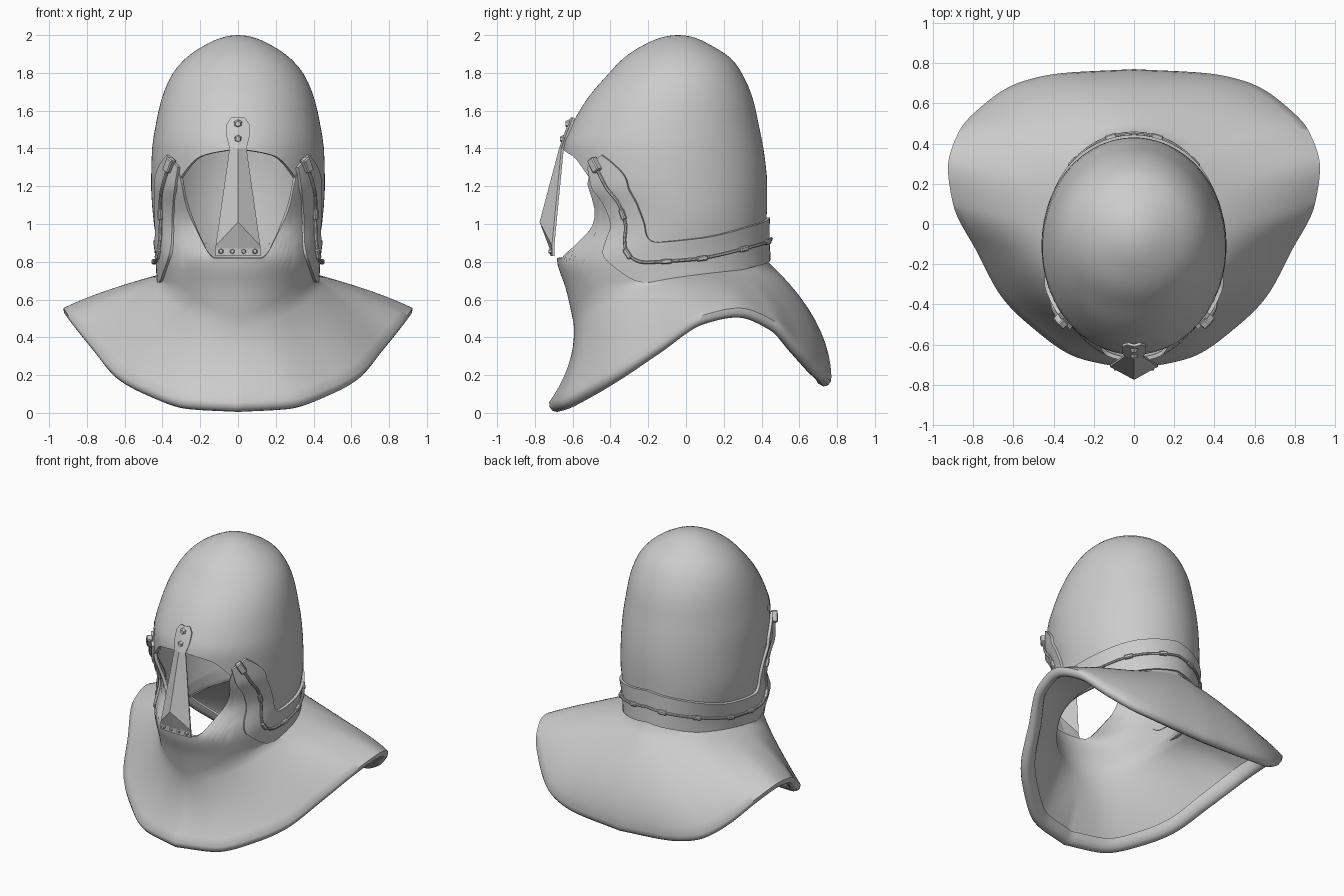
import bpy, bmesh
from math import sin, cos, radians, sqrt, pi
from mathutils import Vector, Matrix

if "Cube" in bpy.data.objects:
    bpy.data.objects.remove(bpy.data.objects["Cube"], do_unlink=True)

steel = bpy.data.materials.new("grey steel")
steel.use_nodes = True
steel.diffuse_color = (0.6, 0.6, 0.6, 1)
steel.node_tree.nodes["Principled BSDF"].inputs["Base Color"].default_value = (0.6, 0.6, 0.6, 1)


def spline(table, key):
    """Monotone interpolation; the first item of each row is the key."""
    key = min(max(key, table[0][0]), table[-1][0])
    i = 0
    while i < len(table) - 2 and key > table[i + 1][0]:
        i += 1
    h = table[i + 1][0] - table[i][0]
    t = (key - table[i][0]) / h
    result = []
    for c in range(1, len(table[0])):
        def slope(j):
            return (table[j + 1][c] - table[j][c]) / (table[j + 1][0] - table[j][0])

        def tangent(j):
            if j == 0:
                return slope(0)
            if j == len(table) - 1:
                return slope(j - 1)
            a, b = slope(j - 1), slope(j)
            return 2 * a * b / (a + b) if a * b > 0 else 0
        p, q = table[i][c], table[i + 1][c]
        s = t * t * (3 - 2 * t)
        result.append(p + (q - p) * s + h * t * (1 - t) * ((1 - t) * tangent(i) - t * tangent(i + 1)))
    return result


# Head shape: height, half width, front y, back y
head = [(2, 0, -.04, -.04), (1.99, .075, -.12, .035), (1.95, .17, -.22, .125),
        (1.87, .285, -.34, .245), (1.79, .35, -.415, .3), (1.66, .405, -.525, .355),
        (1.5, .44, -.615, .39), (1.4, .455, -.65, .41), (1.2, .46, -.645, .43),
        (1.1, .455, -.585, .43), (1, .445, -.56, .425), (.9, .43, -.62, .425),
        (.82, .42, -.68, .43), (.65, .41, -.63, .43), (.47, .4, -.59, .45)]
head = [(sqrt(2 - z), a, f, b) for z, a, f, b in head]


def fold(deg):
    return min(deg, 360 - deg)


def on_head(deg, z, lift=0.0):
    """Point on the head shape; 0 degrees is the front, 90 is the left."""
    a, f, b = spline(head, sqrt(max(2 - z, 0)))
    t = radians(deg)
    return Vector(((a + lift) * sin(t), (f + b) / 2 - ((b - f) / 2 + lift) * cos(t), z))


def finish(obj, angle=40):
    bpy.ops.object.select_all(action='DESELECT')
    obj.select_set(True)
    bpy.context.view_layer.objects.active = obj
    for mod in list(obj.modifiers):
        bpy.ops.object.modifier_apply(modifier=mod.name)
    bpy.ops.object.shade_smooth_by_angle(angle=radians(angle))


def mesh_object(name, bm):
    mesh = bpy.data.meshes.new(name)
    bm.to_mesh(mesh)
    bm.free()
    mesh.materials.append(steel)
    obj = bpy.data.objects.new(name, mesh)
    bpy.context.collection.objects.link(obj)
    return obj


def sheet(name, columns, thickness, wrap=False, angle=40):
    """Skin columns of points (each from bottom to top) and thicken inward."""
    bm = bmesh.new()
    grid = [[bm.verts.new(p) for p in col] for col in columns]
    for i in range(len(grid) - (0 if wrap else 1)):
        a, b = grid[i], grid[(i + 1) % len(grid)]
        for j in range(len(a) - 1):
            bm.faces.new((a[j], b[j], b[j + 1], a[j + 1]))
    bmesh.ops.remove_doubles(bm, verts=bm.verts[:], dist=0.0005)
    obj = mesh_object(name, bm)
    solid = obj.modifiers.new("thickness", 'SOLIDIFY')
    solid.thickness = thickness
    solid.offset = -1
    finish(obj, angle)


def tube(name, points, radius):
    curve = bpy.data.curves.new(name, 'CURVE')
    curve.dimensions = '3D'
    curve.bevel_depth = radius
    curve.bevel_resolution = 2
    curve.use_fill_caps = True
    line = curve.splines.new('POLY')
    line.points.add(len(points) - 1)
    for p, co in zip(line.points, points):
        p.co = (*co, 1)
    curve.materials.append(steel)
    obj = bpy.data.objects.new(name, curve)
    bpy.context.collection.objects.link(obj)
    bpy.ops.object.select_all(action='DESELECT')
    obj.select_set(True)
    bpy.context.view_layer.objects.active = obj
    bpy.ops.object.convert(target='MESH')
    finish(bpy.context.object)


angles = [i * 2 for i in range(180)]

# Skull: bottom edge height by angle, arched at the brow
skull_edge = [(0, 1.4), (25, 1.36), (41, 1.25), (50, 1.14), (64, .99), (72, .85),
              (82, .8), (106, .81), (143, .88), (180, .925)]
columns = []
for deg in angles:
    w = sqrt(2 - spline(skull_edge, fold(deg))[0])
    columns.append([on_head(deg, 2 - (w * (1 - j / 24)) ** 2) for j in range(25)])
sheet("skull", columns, .02, wrap=True)

# Neck guard: top edge and neck height by angle, the hem points, then the rolled rim
guard_edge = [(0, .82), (17, .82), (31, .99), (37, 1.1), (41, 1.24), (45, 1.3), (52, 1.25),
              (59, 1.145), (64, .99), (72, .85), (82, .8), (106, .81), (143, .88), (180, .925)]
neck = [(0, .47), (40, .58), (80, .7), (180, .8)]
hem = [(0, 0, -.725, .005), (20, .28, -.665, .02), (40, .5, -.52, .09), (60, .66, -.36, .18),
       (80, .78, -.14, .32), (100, .9, .1, .47), (115, .925, .28, .505), (132, .87, .46, .44),
       (148, .74, .6, .3), (158, .58, .7, .2), (168, .36, .75, .16), (180, 0, .77, .14)]
rim = [(.004, .025), (.018, .006), (.042, 0), (.068, .014), (.085, .042), (.095, .075)]
columns = []
for deg in angles:
    x, y, z = spline(hem, fold(deg))
    end = Vector((x if deg <= 180 else -x, y, z + .05))
    top, low = spline(guard_edge, fold(deg))[0], spline(neck, fold(deg))[0]
    col = [on_head(deg, top + (low - top) * j / 9, .004) for j in range(10)]
    start, t = col[-1], radians(deg)
    outward = Vector((sin(t), -cos(t), 0))
    for j in range(1, 11):
        s = j / 10
        col.append(start.lerp(end, s) + outward * (.02 - .06 * cos(t)) * 4 * s * (1 - s))
    inward = Vector((-end.x, -end.y, 0)).normalized()
    col += [end + inward * d + Vector((0, 0, h - .05)) for d, h in rim]
    columns.append(col[::-1])
sheet("neck_guard", columns, .02, wrap=True, angle=60)

# Fastening band: upper angle and height, lower angle and height along its length
band = [(0, 53, 1.365, 42, 1.3), (1, 60, 1.32, 45, 1.18), (2, 68, 1.23, 48, 1.05),
        (3, 70, 1.08, 52, .9), (4, 75, .95, 63, .77), (5, 84, .903, 78, .69),
        (6, 109, .925, 104, .7), (7, 145, .99, 142, .765), (8, 180, 1.035, 180, .81)]


def on_band(k, across, lift):
    """k runs 0..16 from the left end round the back to the right end."""
    ua, uz, la, lz = spline(band, min(k, 16 - k))
    deg = la + (ua - la) * across
    return on_head(deg if k <= 8 else 360 - deg, lz + (uz - lz) * across, lift)


steps = [i / 6 for i in range(97)]
sheet("fastening_band", [[on_band(k, j / 5, .018) for j in range(6)] for k in steps], .018)
tube("fastening_cord", [on_band(k, .5, .026) for k in steps], .009)


# Staples that hold the cord, with a longer toggle at each end
def cord_block(name, k, size):
    p = on_band(k, .5, .026)
    along = (on_band(k + .05, .5, .026) - on_band(k - .05, .5, .026)).normalized()
    out = Vector((p.x, p.y + .1, 0))
    out = (out - along * out.dot(along)).normalized()
    turn = Matrix((along, out.cross(along), out)).transposed().to_4x4()
    bm = bmesh.new()
    bmesh.ops.create_cube(bm, size=1, matrix=Matrix.Translation(p) @ turn @ Matrix.Diagonal((*size, 1)))
    bmesh.ops.bevel(bm, geom=bm.edges[:], offset=.006, segments=1, affect='EDGES')
    finish(mesh_object(name, bm), 30)


for k in (2.6, 4.2, 5.5, 6.15, 6.85, 7.6):
    cord_block("cord_staple", k, (.06, .026, .026))
    cord_block("cord_staple", 16 - k, (.06, .026, .026))
for k in (.25, 15.75):
    cord_block("cord_toggle", k, (.08, .045, .04))

# Nose plate: edge height, half width, edge y, ridge height, ridge y
nose = [(.83, .12, -.71, .83, -.718), (.87, .12, -.71, .87, -.722), (.885, .118, -.71, 1.01, -.775),
        (1.4, .045, -.66, 1.4, -.672), (1.46, .06, -.64, 1.46, -.652),
        (1.53, .06, -.612, 1.53, -.626), (1.565, .035, -.6, 1.565, -.61)]
sheet("nose_plate", [[(0, ry, rz) if side == 0 else (side * w, y, z) for z, w, y, rz, ry in nose]
                     for side in (-1, 0, 1)], .014, angle=12)

# Rivets on the nose plate
for x, y, z, r in [(0, -.628, 1.53, .024), (0, -.656, 1.45, .022)] + \
        [(x, -.718, .855, .016) for x in (-.09, -.03, .03, .09)]:
    bm = bmesh.new()
    bmesh.ops.create_cone(bm, cap_ends=True, segments=6, radius1=r, radius2=r * .6, depth=.02,
                          matrix=Matrix.Translation((x, y, z)) @ Matrix.Rotation(pi / 2, 4, 'X'))
    finish(mesh_object("rivet", bm), 30)
